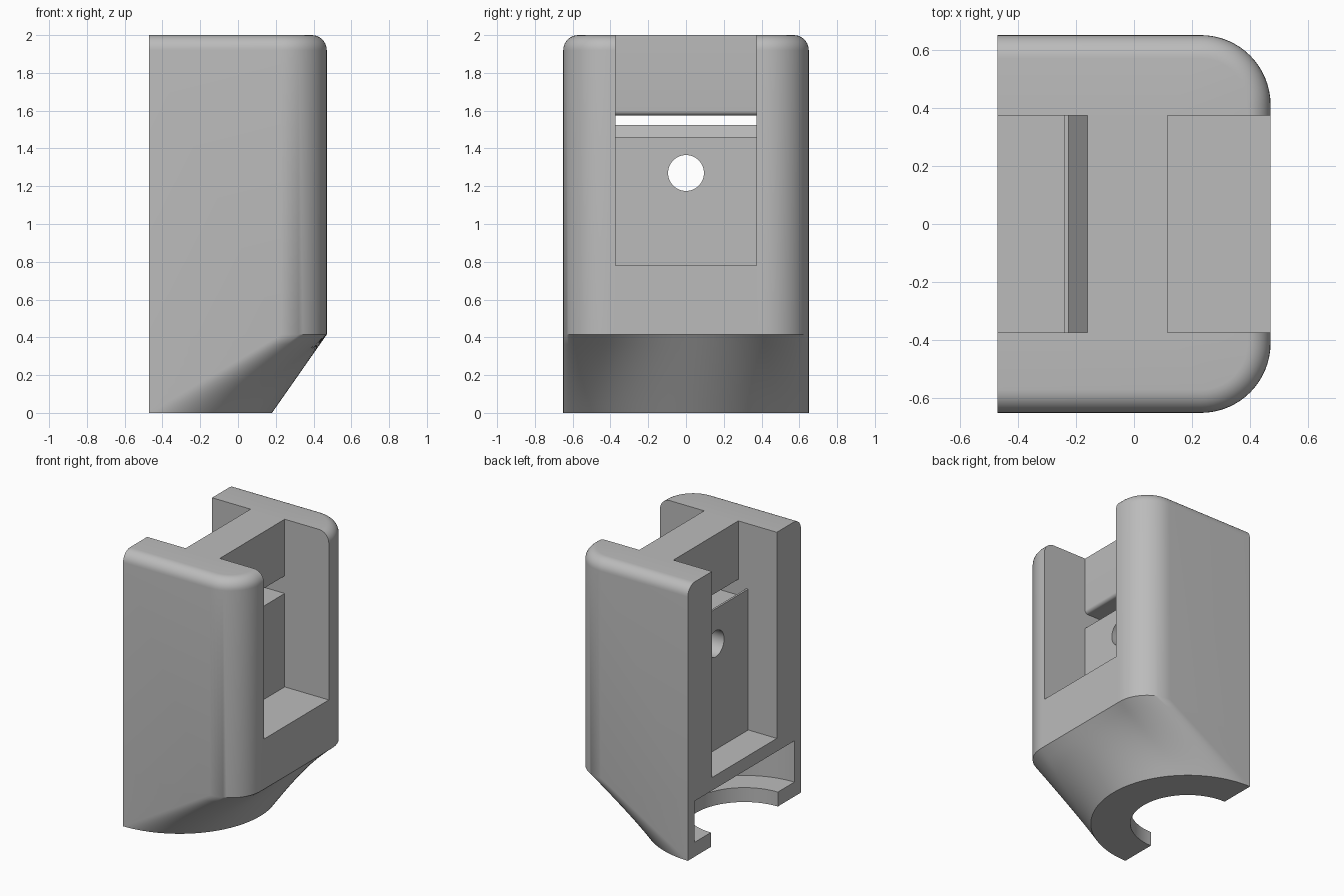
import bpy
import bmesh
from math import sin, cos, pi, radians
from mathutils import Matrix

cube = bpy.data.objects.get("Cube")
if cube:
    bpy.data.objects.remove(cube, do_unlink=True)

BACK, FRONT, HALF = -0.47, 0.47, 0.65    # x of flat back, x of rounded face, half width
CORNER, FILLET = 0.24, 0.08              # plan corner radius, top edge radius
SHOULDER, HEIGHT = 0.415, 2.0
N = 16                                   # steps per corner or line

grey = bpy.data.materials.new("light_grey")
grey.use_nodes = True
grey.diffuse_color = (0.5, 0.5, 0.5, 1)
grey.node_tree.nodes["Principled BSDF"].inputs["Base Color"].default_value = (0.5, 0.5, 0.5, 1)


def make_object(name, bm):
    bmesh.ops.remove_doubles(bm, verts=bm.verts, dist=1e-5)
    bmesh.ops.recalc_face_normals(bm, faces=bm.faces)
    mesh = bpy.data.meshes.new(name)
    bm.to_mesh(mesh)
    bm.free()
    mesh.materials.append(grey)
    obj = bpy.data.objects.new(name, mesh)
    bpy.context.collection.objects.link(obj)
    return obj


def mirrored(half):
    return half + [(x, -y) for x, y in reversed(half[:-1])]


def plan(inset):
    """Rectangle with two rounded corners, from the +y back corner round to -y."""
    r = CORNER - inset
    cx, cy = FRONT - CORNER, HALF - CORNER
    half = [(BACK, HALF - inset)]
    half += [(cx + r * sin(pi / 2 * i / N), cy + r * cos(pi / 2 * i / N)) for i in range(N + 1)]
    half += [(FRONT - inset, cy * (1 - i / N)) for i in range(1, N + 1)]
    return mirrored(half)


def foot():
    """Half disc whose points pair with those of the plan."""
    split = radians(43)
    angles = [0] + [split * i / N for i in range(N + 1)]
    angles += [split + (pi / 2 - split) * i / N for i in range(1, N + 1)]
    return mirrored([(BACK + HALF * sin(a), HALF * cos(a)) for a in angles])


def prism(name, profile, half_width):
    """Extrude an x-z profile along y."""
    bm = bmesh.new()
    face = bm.faces.new([bm.verts.new((x, -half_width, z)) for x, z in profile])
    new = bmesh.ops.extrude_face_region(bm, geom=[face])["geom"]
    verts = [v for v in new if isinstance(v, bmesh.types.BMVert)]
    bmesh.ops.translate(bm, verts=verts, vec=(0, 2 * half_width, 0))
    return make_object(name, bm)


def cylinder(name, radius, depth, matrix, segments=96):
    bm = bmesh.new()
    bmesh.ops.create_cone(bm, cap_ends=True, segments=segments, radius1=radius,
                          radius2=radius, depth=depth, matrix=matrix)
    return make_object(name, bm)


# Body: lofted foot, straight shaft, rounded top edge
rings = []
low, high = foot(), plan(0)
for k in range(9):
    t = k / 8
    rings.append([(a + (c - a) * t, b + (d - b) * t, SHOULDER * t)
                  for (a, b), (c, d) in zip(low, high)])
for k in range(9):
    a = pi / 2 * k / 8
    z = HEIGHT - FILLET + FILLET * sin(a)
    rings.append([(x, y, z) for x, y in plan(FILLET * (1 - cos(a)))])

bm = bmesh.new()
loops = [[bm.verts.new(p) for p in ring] for ring in rings]
for lower, upper in zip(loops, loops[1:]):
    for i in range(len(lower) - 1):
        bm.faces.new((lower[i], lower[i + 1], upper[i + 1], upper[i]))
bm.faces.new(loops[0])
bm.faces.new(loops[-1])
bm.faces.new([l[0] for l in loops] + [l[-1] for l in reversed(loops)])
body = make_object("holder_body", bm)

# Back channel, cross slit and front channel in one profile
wall_front, wall_back, lip = 0.115, -0.16, 0.025
channel = [(-0.7, 0.5), (-0.24, 0.5), (-0.24, 1.525), (-0.225, 1.525), (wall_back, 1.46),
           (wall_front, 1.46), (wall_front, 0.78), (0.7, 0.78), (0.7, 2.2), (wall_front, 2.2)]
channel += [(wall_front - lip + lip * cos(pi / 2 * i / 6), 1.6 - lip * sin(pi / 2 * i / 6))
            for i in range(7)]
channel += [(wall_back, 1.575), (wall_back, 2.2), (-0.7, 2.2)]

# Screw hole, round pocket and open throat under it
cutters = [
    prism("channel_cutter", channel, 0.373),
    cylinder("screw_hole_cutter", 0.095, 1,
             Matrix.Translation((0, 0, 1.27)) @ Matrix.Rotation(pi / 2, 4, "Y"), 48),
    cylinder("pocket_cutter", 0.575, 0.3, Matrix.Translation((BACK, 0, 0.255))),
    cylinder("throat_cutter", 0.385, 0.4, Matrix.Translation((BACK, 0, 0))),
]

bpy.ops.object.select_all(action="DESELECT")
bpy.context.view_layer.objects.active = body
body.select_set(True)
for cutter in cutters:
    cutter.hide_render = True
    mod = body.modifiers.new(cutter.name, "BOOLEAN")
    mod.operation = "DIFFERENCE"
    mod.solver = "EXACT"
    mod.object = cutter
    bpy.ops.object.modifier_apply(modifier=mod.name)
    bpy.data.objects.remove(cutter, do_unlink=True)

bpy.ops.object.shade_smooth_by_angle(angle=radians(28))
